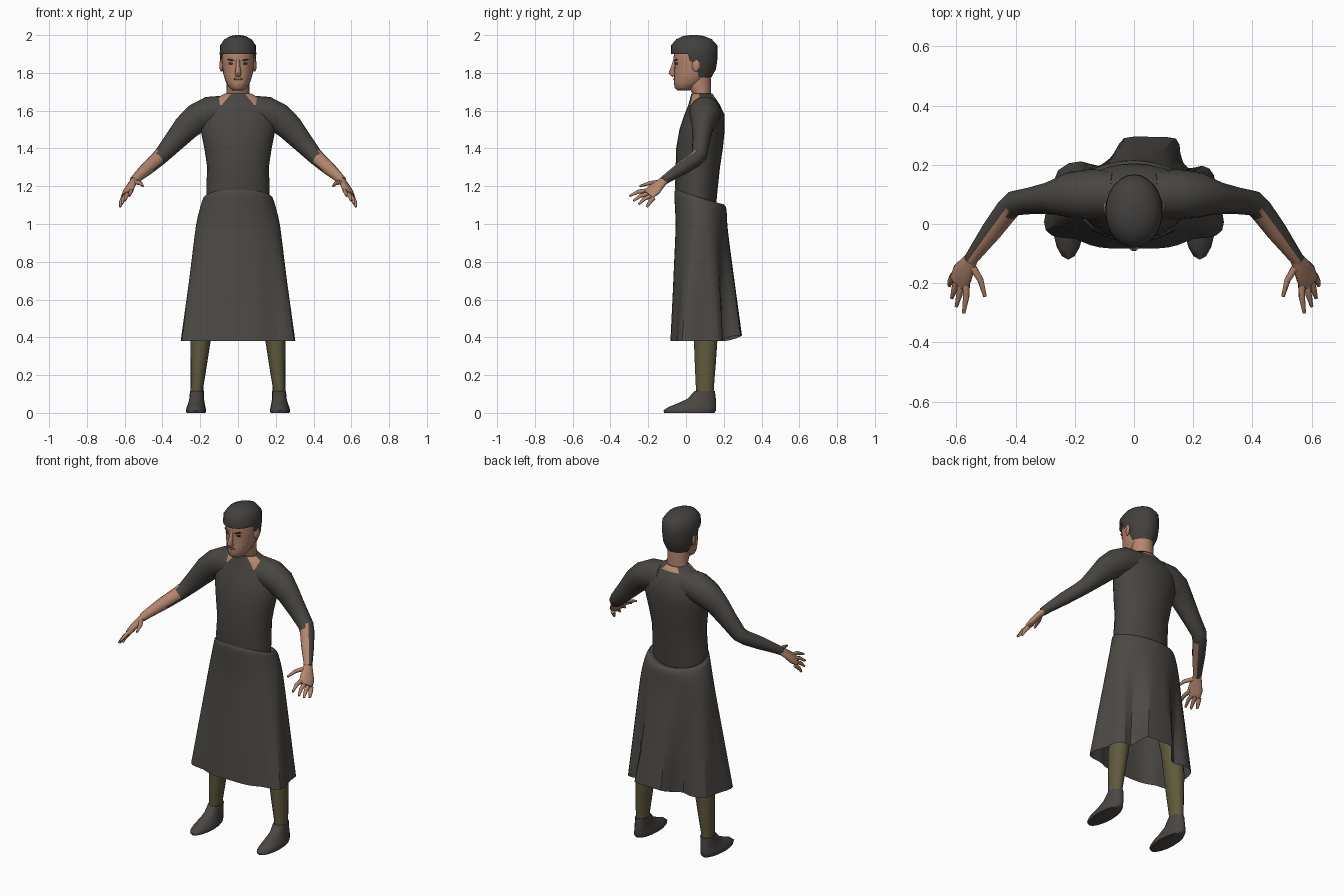
import bpy, bmesh, math
from mathutils import Vector, Matrix

cube = bpy.data.objects.get("Cube")
if cube:
    bpy.data.objects.remove(cube, do_unlink=True)


def material(name, rgb):
    m = bpy.data.materials.new(name)
    m.use_nodes = True
    color = (*rgb, 1)
    m.diffuse_color = color
    bsdf = m.node_tree.nodes["Principled BSDF"]
    bsdf.inputs["Base Color"].default_value = color
    bsdf.inputs["Roughness"].default_value = 0.9
    return m


CLOTH = material("dark cloth", (.066, .061, .054))
SKIRT = material("skirt cloth", (.074, .068, .060))
SKIN = material("skin", (.46, .24, .155))
HAIR = material("hair", (.056, .052, .048))
OLIVE = material("olive stocking", (.115, .100, .045))
SHOE = material("shoe leather", (.068, .061, .056))
LIPS = material("lips", (.25, .11, .08))
DARK = material("dark brown", (.035, .024, .018))


def finish(name, bm, mats, rule=None, subdiv=0):
    """Turn a bmesh into a smooth shaded object, colouring faces by rule."""
    bmesh.ops.recalc_face_normals(bm, faces=bm.faces)
    bm.normal_update()
    for f in bm.faces:
        f.material_index = int(rule(f.calc_center_median(), f.normal)) if rule else 0
    mesh = bpy.data.meshes.new(name)
    bm.to_mesh(mesh)
    bm.free()
    for m in mats:
        mesh.materials.append(m)
    ob = bpy.data.objects.new(name, mesh)
    bpy.context.collection.objects.link(ob)
    bpy.ops.object.select_all(action='DESELECT')
    ob.select_set(True)
    bpy.context.view_layer.objects.active = ob
    bpy.ops.object.shade_smooth_by_angle(angle=math.radians(60))
    if subdiv:
        mod = ob.modifiers.new("Smooth", 'SUBSURF')
        mod.levels = mod.render_levels = subdiv
    return ob


def loft(rings, caps=True):
    """Skin a list of rings with quads."""
    bm = bmesh.new()
    vs = [[bm.verts.new(p) for p in r] for r in rings]
    n = len(vs[0])
    for a, b in zip(vs, vs[1:]):
        for i in range(n):
            j = (i + 1) % n
            bm.faces.new((a[i], a[j], b[j], b[i]))
    if caps:
        bm.faces.new(vs[0])
        bm.faces.new(vs[-1])
    return bm


def ring(z, rx, front, back, cx=0, n=24):
    """Level oval, beginning at the front and going round by +x."""
    mid, ry = (front + back) / 2, (back - front) / 2
    angles = [math.tau * i / n for i in range(n)]
    return [Vector((cx + rx * math.sin(a), mid - ry * math.cos(a), z)) for a in angles]


def tube(path, side, wide=(0, 1, 0), n=12):
    """Loft along (x, y, z, radius across, radius thick) points."""
    pts = [Vector((p[0] * side, p[1], p[2])) for p in path]
    wide = Vector((wide[0] * side, wide[1], wide[2]))
    rings = []
    for i, p in enumerate(pts):
        t = (pts[min(i + 1, len(pts) - 1)] - pts[max(i - 1, 0)]).normalized()
        w = (wide - t * wide.dot(t)).normalized()
        u = t.cross(w)
        ra, rb = path[i][3], path[i][-1]
        rings.append([p + w * ra * math.cos(math.tau * k / n) + u * rb * math.sin(math.tau * k / n)
                      for k in range(n)])
    return loft(rings)


def blob(name, loc, size, mat, turn=0, tilt=0):
    """Small squashed sphere for face details."""
    bm = bmesh.new()
    m = (Matrix.Translation(loc) @ Matrix.Rotation(turn, 4, 'Z')
         @ Matrix.Rotation(tilt, 4, 'Y') @ Matrix.Diagonal((*size, 1)))
    bmesh.ops.create_uvsphere(bm, u_segments=12, v_segments=8, radius=1, matrix=m)
    return finish(name, bm, [mat])


# Shirt body, with skin showing at the ragged collar
torso = [(1.0, .16, -.03, .15), (1.19, .168, -.058, .168), (1.3, .163, -.055, .18),
         (1.4, .178, -.052, .195), (1.5, .198, -.035, .205), (1.58, .2, -.008, .203),
         (1.63, .172, .012, .18), (1.665, .115, .022, .157), (1.69, .072, .028, .14)]
finish("shirt_body", loft([ring(*r) for r in torso]), [CLOTH, SKIN],
       lambda c, n: c.z > 1.64 and .055 < abs(c.x) < .115 and c.y < .07
       or c.z > 1.67 and c.y > .1 and abs(c.x) < .05)

# Skirt: smooth waist and hips falling into an uneven pleated hem
hem = [(0, -.08), (.08, -.085), (.15, -.075), (.2, -.045), (.25, -.05), (.308, -.03), (.303, .04),
       (.27, .1), (.28, .17), (.23, .21), (.18, .17), (.15, .24), (.16, .3), (.06, .29),
       (-.05, .305), (-.06, .23), (-.12, .18), (-.17, .225), (-.275, .19), (-.27, .1),
       (-.303, .04), (-.308, -.03), (-.25, -.05), (-.2, -.045), (-.15, -.075), (-.08, -.085)]
count = len(hem)
skirt = []
for z, rx, front, back, drop in [(1.17, .15, -.03, .15, .08), (1.19, .18, -.062, .19, .08),
                                 (1.16, .19, -.064, .213, .06), (1.09, .206, -.06, .218, .03)]:
    oval = ring(z, rx, front, back, n=count)
    skirt.append([p - Vector((0, 0, drop * (1 - math.cos(math.tau * i / count)) / 2))
                  for i, p in enumerate(oval)])
hips = ring(1.0, .226, -.055, .218, n=count)
for t in (0, .2, .4, .6, .8, 1):
    skirt.append([p.lerp(Vector((x, y, .41 if y > .23 else .38)), t)
                  for p, (x, y) in zip(hips, hem)])
finish("skirt", loft(skirt, caps=False), [SKIRT], subdiv=1)

# Head and neck
neck = [(1.62, .06, .06, .13), (1.69, .06, .035, .132), (1.73, .06, .01, .133), (1.79, .06, 0, .13)]
finish("neck", loft([ring(*r) for r in neck]), [SKIN])
head = [(1.708, .028, -.045, .02), (1.72, .045, -.06, .05), (1.75, .064, -.064, .1),
        (1.79, .077, -.063, .135), (1.84, .084, -.06, .148), (1.88, .086, -.066, .153),
        (1.93, .083, -.06, .15), (1.97, .06, -.03, .12)]
finish("head", loft([ring(*r) for r in head]), [SKIN])
nose = [(0, -.058, 1.87, .009), (0, -.067, 1.835, .011), (0, -.075, 1.8, .017), (0, -.062, 1.787, .014)]
finish("nose", tube(nose, 1), [SKIN])
blob("mouth", (0, -.063, 1.768), (.026, .004, .006), LIPS)

# Hair cap, cut away over the face and ears
hair_rings = [(1.775, .068, .0, .135), (1.82, .086, -.04, .158), (1.86, .093, -.065, .165),
              (1.9, .097, -.08, .168), (1.945, .095, -.08, .166), (1.978, .072, -.052, .137),
              (1.995, .04, -.015, .095), (2.0, .012, .02, .06)]
hair = loft([ring(*r) for r in hair_rings])
cut = [f for f in hair.faces if f.calc_center_median().z < 1.79 and len(f.verts) > 4
       or f.calc_center_median().z < 1.89 and f.calc_center_median().y < .02
       or f.calc_center_median().z < 1.85 and f.calc_center_median().y < .06]
bmesh.ops.delete(hair, geom=cut, context='FACES')
finish("hair", hair, [HAIR])

for side, label in ((1, "left"), (-1, "right")):
    # Face details
    blob(label + "_ear", (.088 * side, .052, 1.84), (.009, .022, .034), SKIN, -.3 * side)
    blob(label + "_eye", (.037 * side, -.05, 1.85), (.015, .004, .006), DARK, .35 * side)
    blob(label + "_eyebrow", (.038 * side, -.053, 1.868), (.021, .005, .005), HAIR, .35 * side, -.2 * side)

    # Sleeve, with the front of the forearm bare
    arm = [(.07, .1, 1.6, .08), (.15, .1, 1.59, .085), (.215, .098, 1.562, .078),
           (.275, .088, 1.51, .056, .07), (.34, .08, 1.435, .046, .056), (.405, .07, 1.362, .042, .043),
           (.43, .045, 1.338, .04), (.48, -.022, 1.295, .036), (.53, -.09, 1.25, .027),
           (.553, -.122, 1.227, .023)]
    finish(label + "_sleeve", tube(arm, side, n=16), [CLOTH, SKIN],
           lambda c, n: abs(c.x) > .425 and n.dot(Vector((-.35 * side, -.93, 0))) > .05)

    # Hand
    palm = [(.545, -.11, 1.235, .022, .02), (.562, -.138, 1.212, .032, .018),
            (.58, -.17, 1.18, .043, .019), (.592, -.2, 1.155, .04, .014)]
    finish(label + "_palm", tube(palm, side, (.07, .03, -.06)), [SKIN])
    fingers = {"thumb": ((.548, -.14, 1.222), (.518, -.19, 1.217), (.503, -.245, 1.2)),
               "index": ((.566, -.19, 1.178), (.567, -.25, 1.172), (.575, -.3, 1.148)),
               "middle": ((.582, -.187, 1.163), (.59, -.24, 1.15), (.6, -.278, 1.123)),
               "ring": ((.596, -.182, 1.15), (.607, -.222, 1.132), (.615, -.25, 1.105)),
               "little": ((.608, -.172, 1.138), (.619, -.192, 1.115), (.624, -.208, 1.09))}
    for finger, joints in fingers.items():
        path = [(*p, r) for p, r in zip(joints, (.013, .011, .006))]
        finish(f"{label}_{finger}_finger", tube(path, side, n=8), [SKIN])

    # Stockinged leg and shoe
    leg = [(.08, .218, .034, .055, .145), (.14, .217, .034, .052, .148), (.25, .208, .043, .047, .157),
           (.38, .198, .053, .042, .166), (.5, .185, .056, .04, .165), (.7, .15, .068, .03, .16),
           (1.0, .1, .08, .01, .16)]
    finish(label + "_leg", loft([ring(z, rx, f, b, x * side, 16) for z, x, rx, f, b in leg]), [OLIVE])
    shoe = [(0, .222, .05, -.115, .15), (.012, .222, .054, -.12, .158), (.03, .222, .05, -.095, .16),
            (.05, .22, .044, -.045, .16), (.075, .219, .039, .008, .158), (.115, .217, .037, .045, .153)]
    finish(label + "_shoe", loft([ring(z, rx, f, b, x * side, 16) for z, x, rx, f, b in shoe]), [SHOE])
